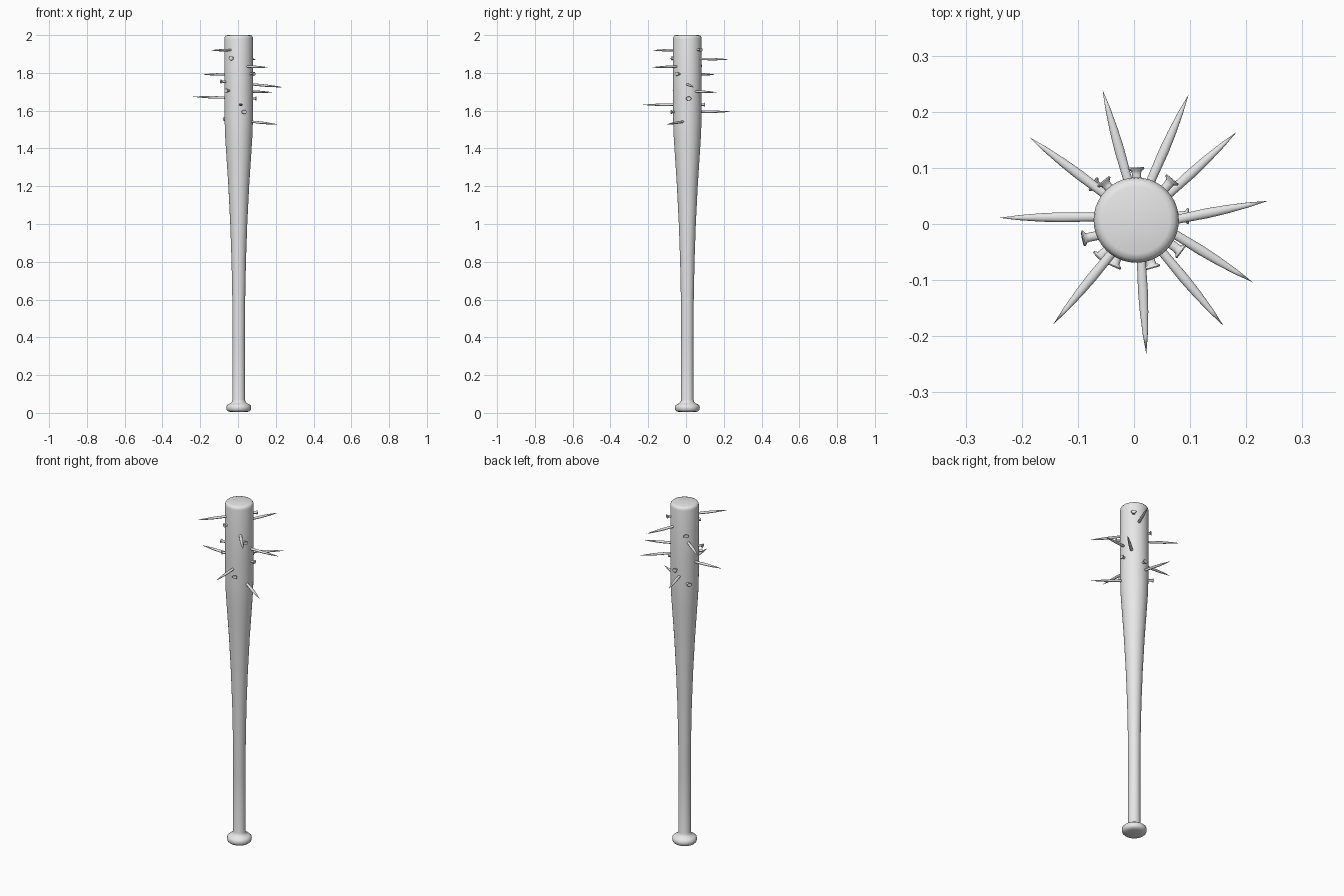
import bpy, bmesh, math
from mathutils import Vector, Matrix

cube = bpy.data.objects.get("Cube")
if cube:
    bpy.data.objects.remove(cube, do_unlink=True)

grey = bpy.data.materials.new("plain grey")
grey.use_nodes = True
grey.diffuse_color = (0.8, 0.8, 0.8, 1)
grey.node_tree.nodes["Principled BSDF"].inputs["Base Color"].default_value = (0.8, 0.8, 0.8, 1)

AXIS = Vector((0.004, 0.007, 0))


def lathe(name, profile, sides, matrix, angle):
    """Revolve (radius, height) points around z, then place with a matrix."""
    bm = bmesh.new()
    verts = [bm.verts.new((r, 0, h)) for r, h in profile]
    edges = [bm.edges.new(pair) for pair in zip(verts, verts[1:])]
    bmesh.ops.spin(bm, geom=verts + edges, cent=(0, 0, 0), axis=(0, 0, 1),
                   angle=math.tau, steps=sides, use_merge=True)
    bmesh.ops.remove_doubles(bm, verts=bm.verts, dist=0.00005)
    bmesh.ops.recalc_face_normals(bm, faces=bm.faces)
    mesh = bpy.data.meshes.new(name)
    bm.to_mesh(mesh)
    bm.free()
    mesh.transform(matrix)
    mesh.materials.append(grey)
    obj = bpy.data.objects.new(name, mesh)
    bpy.context.collection.objects.link(obj)
    bpy.ops.object.select_all(action='DESELECT')
    obj.select_set(True)
    bpy.context.view_layer.objects.active = obj
    bpy.ops.object.shade_smooth_by_angle(angle=math.radians(angle))
    return obj


# Bat body: knob, slim handle, tapering barrel, rounded end
bat = [(0, 0.004), (0.04, 0.004), (0.057, 0.008), (0.064, 0.015), (0.066, 0.026),
       (0.064, 0.038), (0.055, 0.046), (0.042, 0.052), (0.036, 0.059), (0.033, 0.07),
       (0.033, 0.4), (0.034, 0.6), (0.038, 0.8), (0.045, 1.0), (0.055, 1.2),
       (0.068, 1.4), (0.073, 1.48), (0.075, 1.56), (0.076, 1.7), (0.076, 1.98),
       (0.074, 1.99), (0.069, 1.997), (0.06, 2.0), (0, 2.0)]
lathe("bat", bat, 40, Matrix.Translation(AXIS), 50)

# Nails driven through the barrel: head position, then tip position
nails = [
    ((0.033, -0.079, 1.593), (-0.056, 0.239, 1.595)),
    ((-0.037, -0.076, 1.877), (0.097, 0.230, 1.871)),
    ((-0.064, -0.061, 1.706), (0.183, 0.164, 1.697)),
    ((-0.092, -0.026, 1.755), (0.238, 0.041, 1.724)),
    ((-0.074, 0.072, 1.557), (0.212, -0.104, 1.527)),
    ((-0.055, 0.077, 1.838), (0.160, -0.182, 1.829)),
    ((0.004, 0.101, 1.632), (0.022, -0.232, 1.631)),
    ((0.069, 0.080, 1.923), (-0.144, -0.179, 1.919)),
    ((0.098, 0.014, 1.664), (-0.240, 0.011, 1.674)),
    ((0.085, -0.050, 1.795), (-0.187, 0.155, 1.791)),
]
for i, (head, tip) in enumerate(nails, 1):
    head, tip = Vector(head), Vector(tip)
    along = tip - head
    size = along.length
    shape = [(0, 0), (0.013, 0), (0.0145, 0.002), (0.0135, 0.004), (0.009, 0.007),
             (0.008, 0.012), (0.008, size - 0.16), (0.0088, size - 0.11),
             (0.0075, size - 0.075), (0.0045, size - 0.035), (0, size)]
    # Slightly flattened section, wider across than tall
    side = along.cross(Vector((0, 0, 1))).normalized()
    up = side.cross(along).normalized()
    rot = Matrix((side, up, along.normalized())).transposed().to_4x4()
    flat = Matrix.Diagonal((1, 0.75, 1, 1))
    lathe(f"nail_{i}", shape, 12, Matrix.Translation(head) @ rot @ flat, 40)
